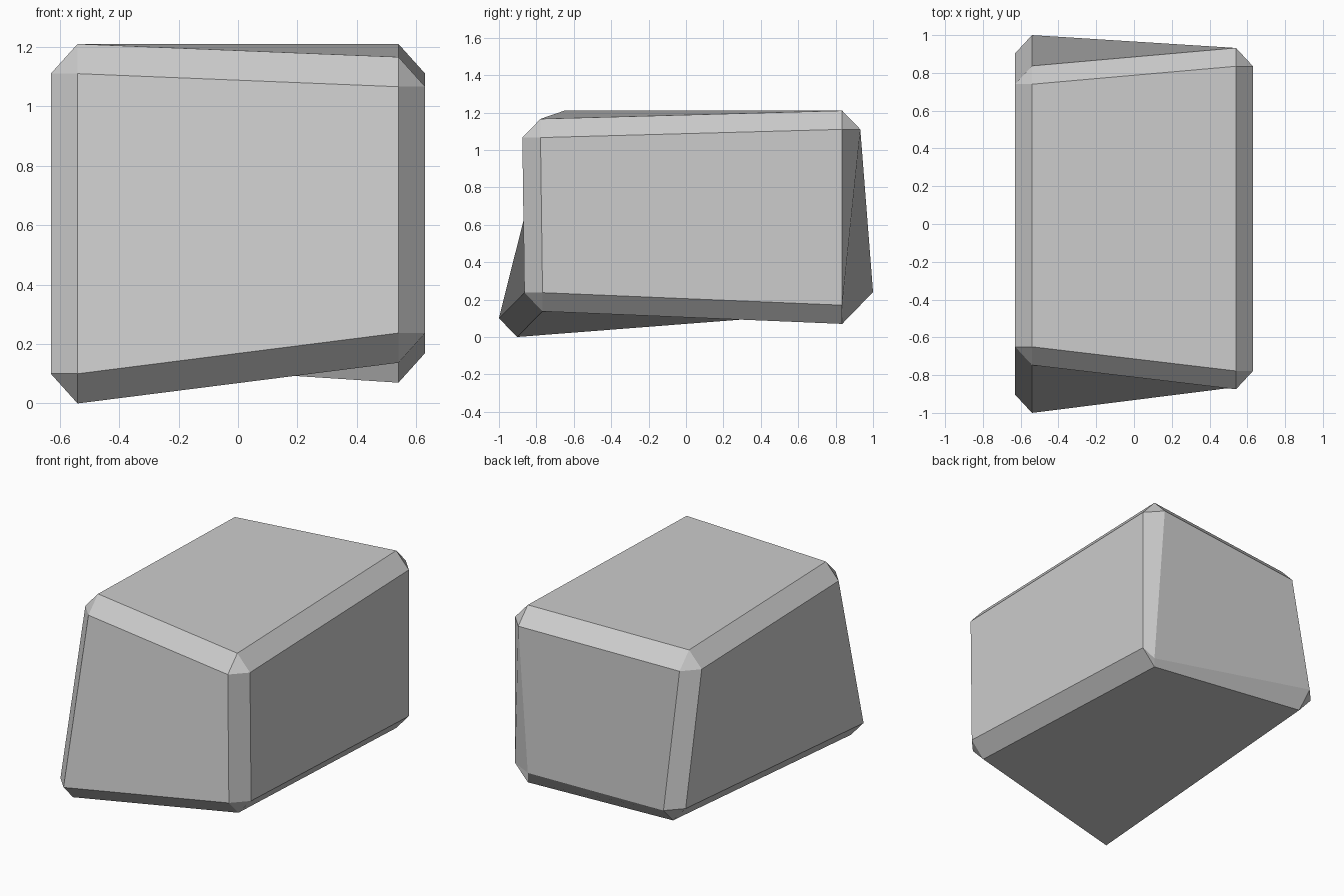
import bpy
import bmesh
from itertools import product
from mathutils import Vector

if "Cube" in bpy.data.objects:
    bpy.data.objects.remove(bpy.data.objects["Cube"], do_unlink=True)

CHAMFER = (0.09, 0.097, 0.1)
HALF_WIDTH = 0.54

# Inner corner (y, z) for each sign triple of the uneven block
corners = {
    (-1, -1, -1): (-0.903, 0.1),
    (1, -1, -1): (-0.767, 0.237),
    (-1, 1, -1): (0.903, 0.24),
    (1, 1, -1): (0.835, 0.17),
    (-1, -1, 1): (-0.65, 1.11),
    (1, -1, 1): (-0.778, 1.066),
    (-1, 1, 1): (0.74, 1.073),
    (1, 1, 1): (0.835, 1.11),
}

bm = bmesh.new()

# Three vertices per corner, one pushed out along each axis
verts = {}
for signs, (y, z) in corners.items():
    for axis in range(3):
        p = Vector((signs[0] * HALF_WIDTH, y, z))
        p[axis] += signs[axis] * CHAMFER[axis]
        verts[signs, axis] = bm.verts.new(p)

# Pinched lower corner at the back
verts[(1, 1, -1), 1].co = (HALF_WIDTH, 0.835, 0.13)


def corner(fixed):
    return tuple(fixed[i] for i in range(3))


# Six main sides; the first vertex sets the fold, inward on front and bottom
for axis, side in product(range(3), (-1, 1)):
    a, b = (axis + 1) % 3, (axis + 2) % 3
    if side > 0:
        loop = [(-1, -1), (1, -1), (1, 1), (-1, 1)]
    else:
        loop = [(-1, 1), (1, 1), (1, -1), (-1, -1)]
    bm.faces.new([verts[corner({axis: side, a: s, b: t}), axis] for s, t in loop])

# Twelve edge chamfers
for axis, s, t in product(range(3), (-1, 1), (-1, 1)):
    a, b = (axis + 1) % 3, (axis + 2) % 3
    low, high = (corner({axis: e, a: s, b: t}) for e in (-1, 1))
    bm.faces.new([verts[low, a], verts[high, a], verts[high, b], verts[low, b]])

# Eight corner triangles
for signs in corners:
    bm.faces.new([verts[signs, axis] for axis in range(3)])

bmesh.ops.recalc_face_normals(bm, faces=bm.faces)
mesh = bpy.data.meshes.new("chamfered_block")
bm.to_mesh(mesh)
bm.free()

# Plain grey finish
grey = bpy.data.materials.new("light_grey")
grey.use_nodes = True
color = (0.604, 0.604, 0.604, 1)
grey.diffuse_color = color
grey.node_tree.nodes["Principled BSDF"].inputs["Base Color"].default_value = color
mesh.materials.append(grey)

block = bpy.data.objects.new("chamfered_block", mesh)
bpy.context.collection.objects.link(block)
